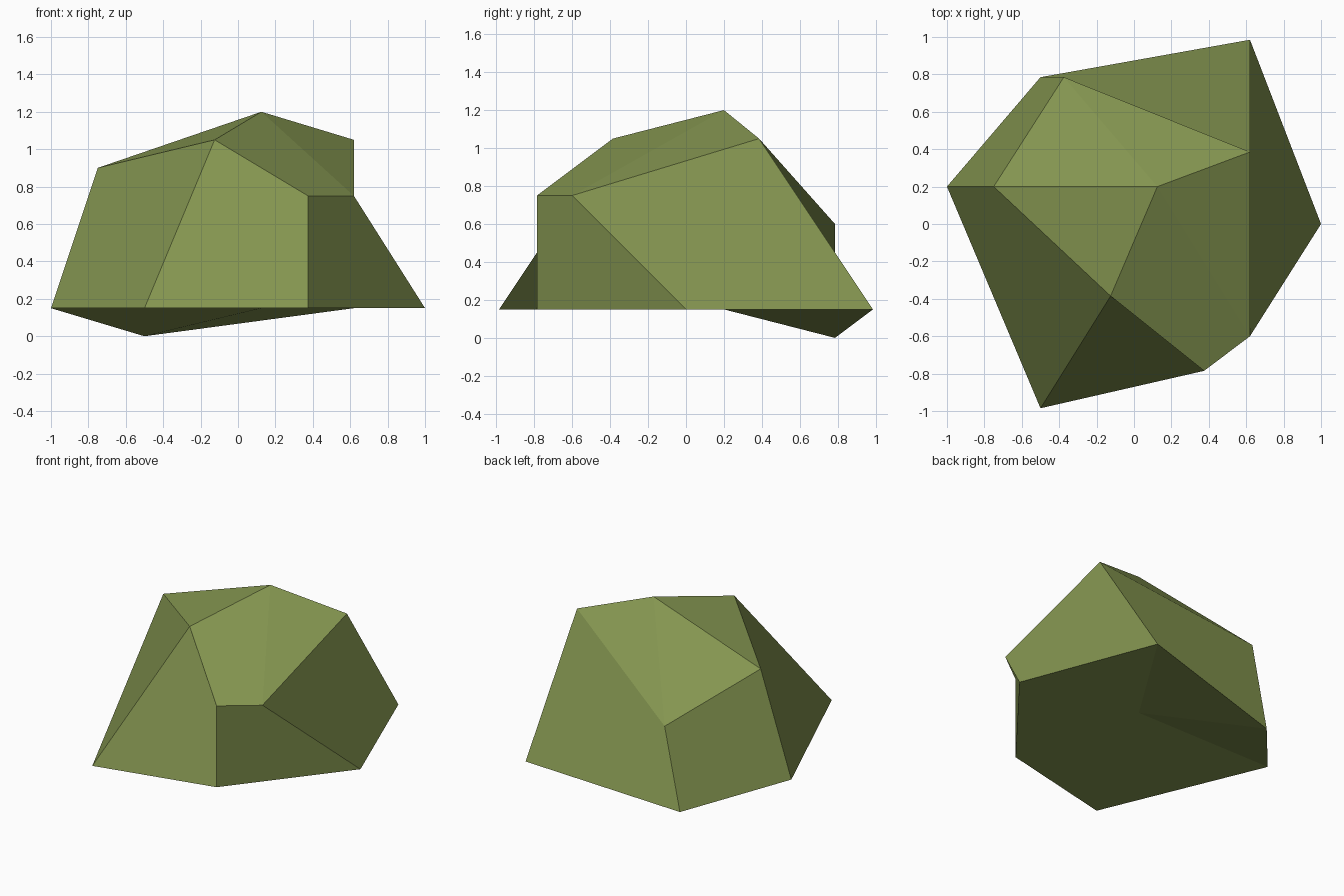
import bpy, bmesh

if "Cube" in bpy.data.objects:
    bpy.data.objects.remove(bpy.data.objects["Cube"])

# Colour
moss = bpy.data.materials.new("moss_green")
moss.diffuse_color = (0.23, 0.30, 0.08, 1)
moss.use_nodes = True
moss.node_tree.nodes["Principled BSDF"].inputs["Base Color"].default_value = moss.diffuse_color

# Two irregular six-sided rings, counter-clockwise from +x, and two centre points
base = [(1, 0, .15), (.62, .985, .15), (-.5, .785, 0),
        (-1, .2, .15), (-.5, -.985, .15), (.375, -.785, .15)]
shoulder = [(.62, -.6, .75), (.62, .385, 1.05), (-.375, .785, .6),
            (-.75, .2, .9), (-.125, -.385, 1.05), (.375, -.785, .75)]
peak, underside = (.125, .2, 1.2), (.125, .2, .15)

bm = bmesh.new()
b = [bm.verts.new(p) for p in base]
t = [bm.verts.new(p) for p in shoulder]
top, bottom = bm.verts.new(peak), bm.verts.new(underside)

# Side quads, top fan and bottom fan
for i in range(6):
    j = (i + 1) % 6
    bm.faces.new((b[j], t[j], t[i], b[i]))
    bm.faces.new((t[i], t[j], top))
    bm.faces.new((b[j], b[i], bottom))

mesh = bpy.data.meshes.new("rock")
bm.to_mesh(mesh)
bm.free()
mesh.materials.append(moss)
rock = bpy.data.objects.new("rock", mesh)
bpy.context.collection.objects.link(rock)
